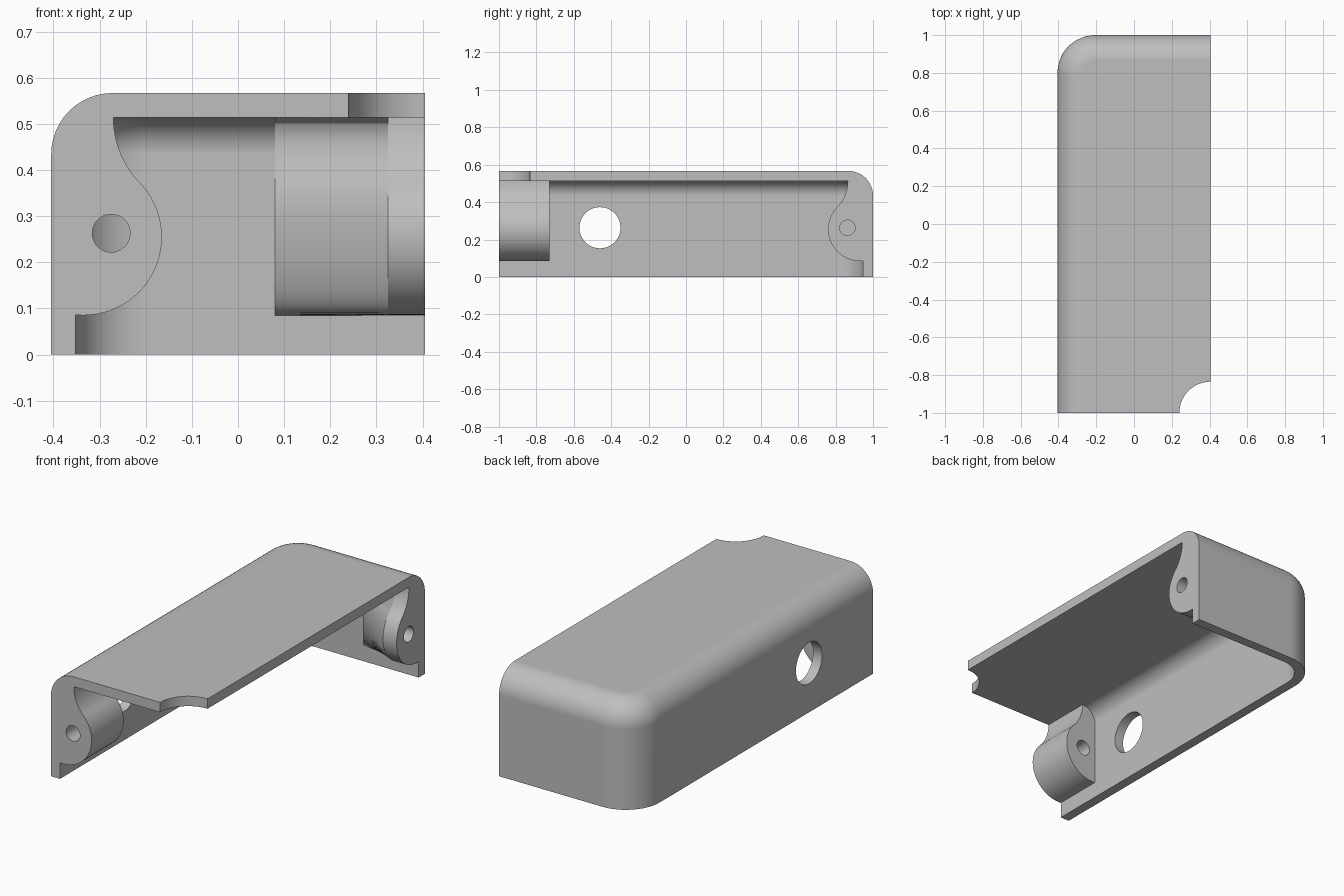
import bpy, bmesh
from math import cos, sin, pi, radians, sqrt
from mathutils import Matrix

if "Cube" in bpy.data.objects:
    bpy.data.objects.remove(bpy.data.objects["Cube"])

HX, HY, H, WALL = 0.405, 1.0, 0.567, 0.053   # half width, half depth, height, thickness
EDGE_R, CORNER_R, NOTCH_R = 0.133, 0.2, 0.165
SEG = 12

grey = bpy.data.materials.new("plain grey")
grey.use_nodes = True
grey.diffuse_color = (0.52, 0.52, 0.52, 1)
grey.node_tree.nodes["Principled BSDF"].inputs["Base Color"].default_value = grey.diffuse_color


def arc(cx, cy, r, a0, a1, n=SEG):
    steps = [radians(a0 + (a1 - a0) * k / n) for k in range(n + 1)]
    return [(cx + r * cos(a), cy + r * sin(a)) for a in steps]


def make_object(name, bm):
    bmesh.ops.recalc_face_normals(bm, faces=bm.faces)
    mesh = bpy.data.meshes.new(name)
    bm.to_mesh(mesh)
    bm.free()
    mesh.materials.append(grey)
    obj = bpy.data.objects.new(name, mesh)
    bpy.context.collection.objects.link(obj)
    return obj


def select_only(obj):
    bpy.ops.object.select_all(action='DESELECT')
    obj.select_set(True)
    bpy.context.view_layer.objects.active = obj


def drill(obj, centre, radius, length, axis):
    """Cut a round hole along the x or y axis."""
    bm = bmesh.new()
    turn = Matrix.Rotation(pi / 2, 4, 'Y' if axis == 'x' else 'X')
    bmesh.ops.create_cone(bm, cap_ends=True, segments=48, radius1=radius, radius2=radius,
                          depth=length, matrix=Matrix.Translation(centre) @ turn)
    cutter = make_object("hole_cutter", bm)
    cutter.hide_render = True
    select_only(obj)
    mod = obj.modifiers.new("hole", 'BOOLEAN')
    mod.operation, mod.solver, mod.object = 'DIFFERENCE', 'EXACT', cutter
    bpy.ops.object.modifier_apply(modifier=mod.name)
    bpy.data.objects.remove(cutter)


def finish(obj):
    select_only(obj)
    bpy.ops.object.shade_smooth_by_angle(angle=radians(30))
    mod = obj.modifiers.new("clean shading", 'WEIGHTED_NORMAL')
    mod.keep_sharp = True


# Cover: outer and inner skins with matching vertices, joined along the rim
def skin(bm, inset):
    r = EDGE_R - inset
    layers = [(inset, 0)] + [(EDGE_R - cos(a) * r, H - EDGE_R + sin(a) * r)
                             for a in (pi / 2 * k / SEG for k in range(SEG + 1))]
    rings = []
    for i, z in layers:
        path = [(-HX + i, -HY)]
        path += arc(-HX + CORNER_R, HY - CORNER_R, CORNER_R - i, 180, 90)
        path += [(HX, HY - i)]
        rings.append([bm.verts.new((x, y, z)) for x, y in path])
    faces = []
    for low, high in zip(rings, rings[1:]):
        for k in range(len(low) - 1):
            faces.append(bm.faces.new((low[k], low[k + 1], high[k + 1], high[k])))
    notch = [bm.verts.new((x, y, H - inset)) for x, y in arc(HX, -HY, NOTCH_R, 90, 180, 24)]
    faces.append(bm.faces.new(rings[-1] + notch))
    rim = rings[0] + [ring[-1] for ring in rings[1:]] + notch
    return rim + [ring[0] for ring in rings[:0:-1]]


bm = bmesh.new()
outer, inner = skin(bm, 0), skin(bm, WALL)
for k in range(len(outer)):
    j = (k + 1) % len(outer)
    bm.faces.new((outer[k], outer[j], inner[j], inner[k]))
cover = make_object("cover_shell", bm)
drill(cover, (-HX, -0.46, 0.263), 0.11, 0.3, 'x')
finish(cover)

# Screw boss section: u is the distance from the outer wall face, z is height
ceiling = H - WALL
fillet_r, fillet_z = EDGE_R - WALL, H - EDGE_R
round_side = arc(0.07, 0.255, 0.17, -95.7, 44, 28)
round_side += arc(0.339, ceiling, 0.204, 224, 180)[1:]
wall_side = arc(EDGE_R, fillet_z, fillet_r, 90, 180)


def on_front(u, z, s):
    return (-HX + u, s, z)


def on_back(u, z, s):
    return (s, HY - u, z)


def boss(name, place, start, end):
    bm = bmesh.new()
    a, b = ([bm.verts.new(place(u, z, s)) for u, z in round_side + wall_side]
            for s in (start, end))
    bm.faces.new(a)
    bm.faces.new(b)
    for k in range(len(a)):
        j = (k + 1) % len(a)
        bm.faces.new((a[k], a[j], b[j], b[k]))
    return make_object(name, bm)


front_boss = boss("front_boss", on_front, -HY, -0.73)
drill(front_boss, on_front(0.13, 0.263, -0.86), 0.041, 0.5, 'y')
finish(front_boss)

back_boss = boss("back_boss", on_back, 0.325, HX)
drill(back_boss, on_back(0.137, 0.263, 0.36), 0.041, 0.3, 'x')
finish(back_boss)

# Ramp that fades the back boss into the back wall
bm = bmesh.new()
near = [bm.verts.new(on_back(u, z, 0.325)) for u, z in round_side + wall_side]
bm.faces.new(near)
far = []
for u, z in round_side:
    rise = min(max(z - fillet_z, 0), fillet_r)
    far.append(bm.verts.new(on_back(EDGE_R - sqrt(fillet_r ** 2 - rise ** 2), z, 0.08)))
for k in range(len(far) - 1):
    bm.faces.new((near[k], near[k + 1], far[k + 1], far[k]))
finish(make_object("back_boss_ramp", bm))
